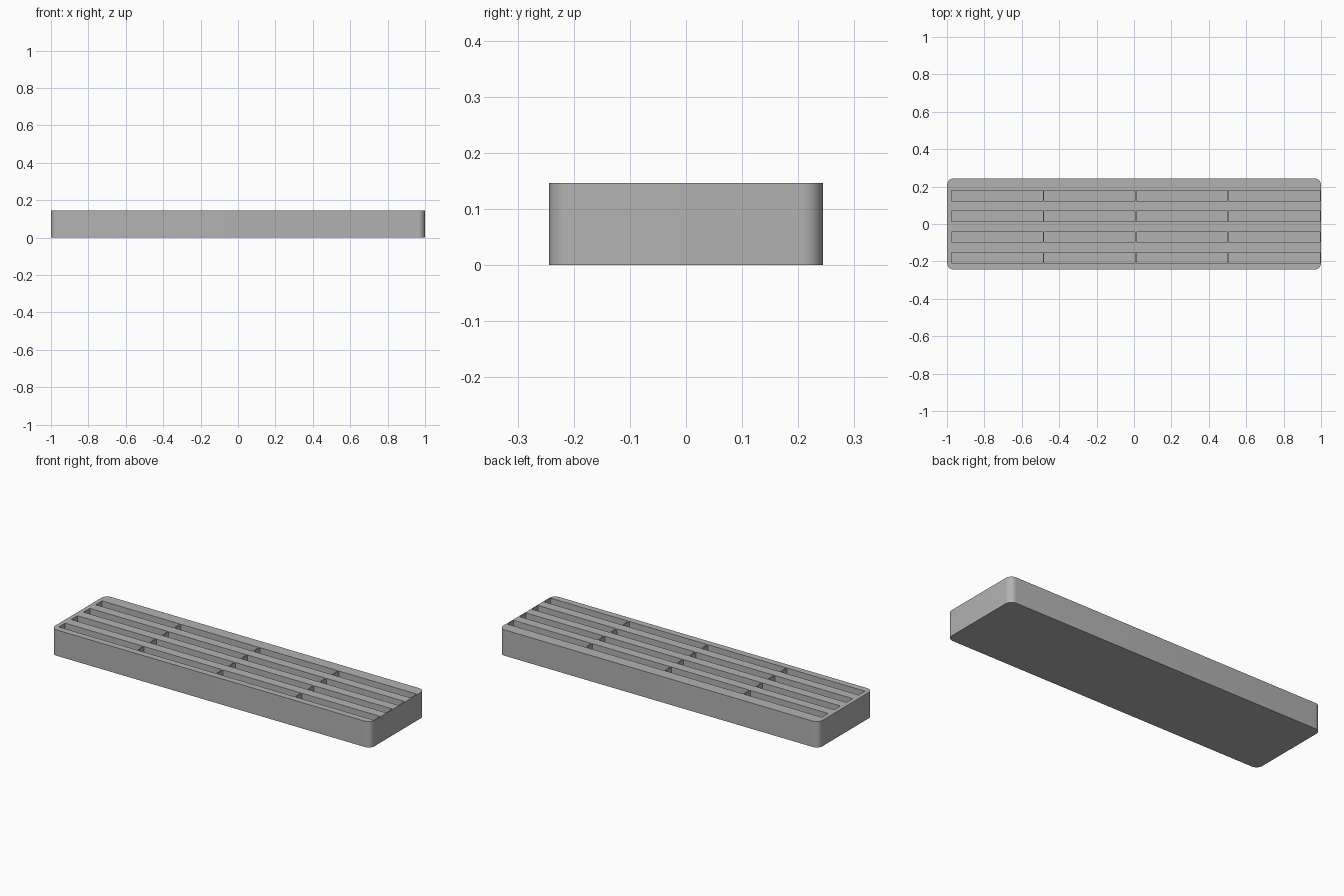
import bpy
import bmesh
from mathutils import Matrix, Vector

if "Cube" in bpy.data.objects:
    bpy.data.objects.remove(bpy.data.objects["Cube"])

U = 2 / 82                      # design unit: the tray is 82 x 20 x 6
LENGTH, WIDTH, HEIGHT = 82 * U, 20 * U, 6 * U


def add_box(bm, low, high):
    low, high = Vector(low), Vector(high)
    size = Matrix.Diagonal((*(high - low), 1))
    bmesh.ops.create_cube(bm, size=1, matrix=Matrix.Translation((low + high) / 2) @ size)


def make_object(name, bm):
    mesh = bpy.data.meshes.new(name)
    bm.to_mesh(mesh)
    bm.free()
    obj = bpy.data.objects.new(name, mesh)
    bpy.context.collection.objects.link(obj)
    return obj


# Grey plastic
grey = bpy.data.materials.new("grey plastic")
grey.use_nodes = True
grey.diffuse_color = (0.45, 0.45, 0.45, 1)
grey.node_tree.nodes["Principled BSDF"].inputs["Base Color"].default_value = grey.diffuse_color

# Tray block with rounded upright corners
bm = bmesh.new()
add_box(bm, (-LENGTH / 2, -WIDTH / 2, 0), (LENGTH / 2, WIDTH / 2, HEIGHT))
uprights = [e for e in bm.edges if abs(e.verts[0].co.z - e.verts[1].co.z) > HEIGHT / 2]
bmesh.ops.bevel(bm, geom=uprights, offset=1.5 * U, segments=10, profile=0.5, affect='EDGES')
tray = make_object("slotted_tray", bm)
tray.data.materials.append(grey)

# Slots: four rows of four, separated by thin walls
bm = bmesh.new()
for row in range(4):
    for column in range(4):
        x = -LENGTH / 2 + (1 + 20.25 * column) * U
        y = -WIDTH / 2 + (1.5 + 4.5 * row) * U
        add_box(bm, (x, y, U), (x + 20 * U, y + 2.3 * U, HEIGHT + U))
cutter = make_object("slot_cutter", bm)
cutter.hide_render = True

# Cut the slots, then discard the cutter
bpy.context.view_layer.objects.active = tray
tray.select_set(True)
cut = tray.modifiers.new("slots", 'BOOLEAN')
cut.operation = 'DIFFERENCE'
cut.solver = 'EXACT'
cut.object = cutter
bpy.ops.object.modifier_apply(modifier=cut.name)
bpy.data.objects.remove(cutter)
bpy.ops.object.select_all(action='DESELECT')
tray.select_set(True)
bpy.ops.object.shade_smooth_by_angle()
